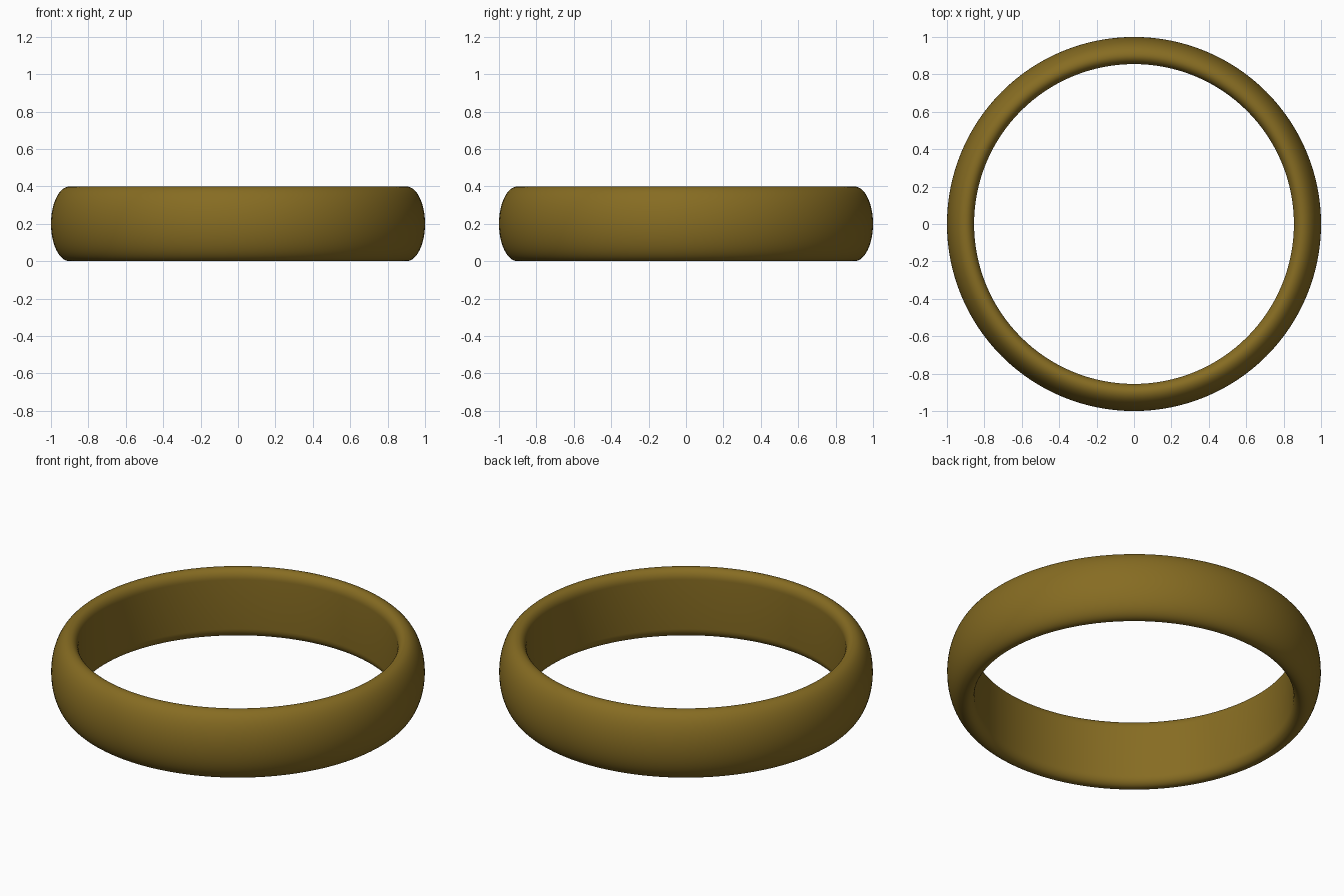
import bpy, bmesh, math

if "Cube" in bpy.data.objects:
    bpy.data.objects.remove(bpy.data.objects["Cube"])

SEGMENTS = 128
MID = 0.2        # half the band height


def arc(cx, cz, rx, rz, a0, a1, n):
    """Elliptical arc in the (radius, height) plane, angles in degrees."""
    pts = []
    for i in range(n + 1):
        a = math.radians(a0 + (a1 - a0) * i / n)
        pts.append((cx + rx * math.cos(a), cz + rz * math.sin(a)))
    return pts


# Band cross-section: domed outside, straight inside with eased edges
outside = arc(0.9, MID, 0.1, MID, -90, 90, 32)
inner_top = arc(0.9, 0.345, 0.045, 0.055, 90, 180, 8)[1:]
inner_bottom = arc(0.9, 0.055, 0.045, 0.055, 180, 270, 8)[:-1]
profile = outside + inner_top + inner_bottom

# Revolve the section into a closed ring
bm = bmesh.new()
verts = [bm.verts.new((r, 0, z)) for r, z in profile]
edges = [bm.edges.new((verts[i], verts[(i + 1) % len(verts)])) for i in range(len(verts))]
bmesh.ops.spin(bm, geom=verts + edges, cent=(0, 0, 0), axis=(0, 0, 1),
               angle=math.tau, steps=SEGMENTS, use_merge=True)
bmesh.ops.remove_doubles(bm, verts=bm.verts[:], dist=1e-5)
bmesh.ops.recalc_face_normals(bm, faces=bm.faces[:])
mesh = bpy.data.meshes.new("ring_band")
bm.to_mesh(mesh)
bm.free()

band = bpy.data.objects.new("ring_band", mesh)
bpy.context.collection.objects.link(band)
mesh.polygons.foreach_set("use_smooth", [True] * len(mesh.polygons))

# Dark gold
gold = bpy.data.materials.new("dark_gold")
gold.diffuse_color = (0.24, 0.15, 0.016, 1)
gold.use_nodes = True
gold.node_tree.nodes["Principled BSDF"].inputs["Base Color"].default_value = gold.diffuse_color
mesh.materials.append(gold)
